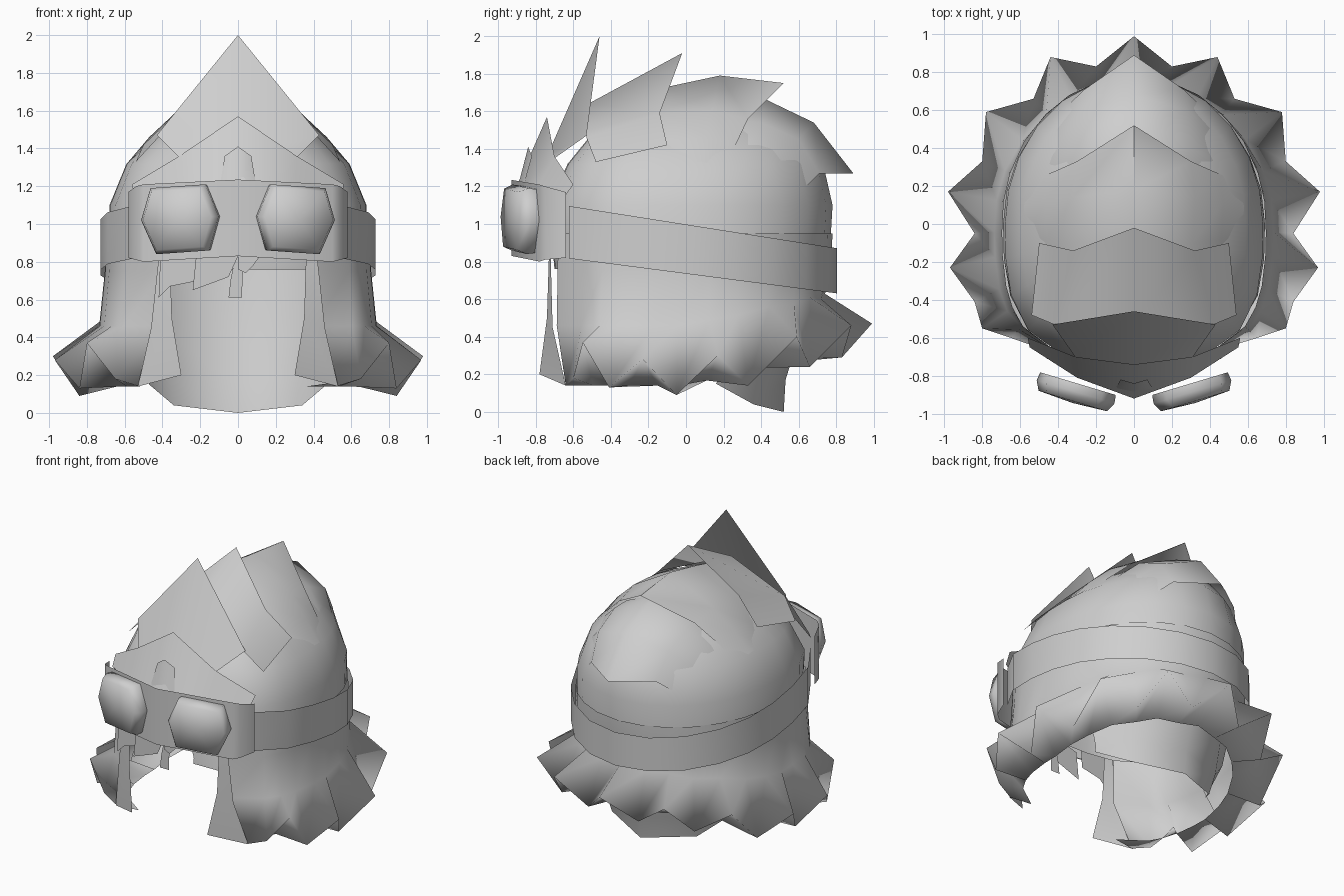
import bpy, bmesh, math
from mathutils import Vector

cube = bpy.data.objects.get("Cube")
if cube:
    bpy.data.objects.remove(cube, do_unlink=True)

grey = bpy.data.materials.new("plain_grey")
grey.use_nodes = True
colour = (0.62, 0.62, 0.62, 1)
grey.diffuse_color = colour
grey.node_tree.nodes["Principled BSDF"].inputs["Base Color"].default_value = colour


def sheet(name, rows, closed=False, angle=40, cap=None):
    """Skin a grid of points, row by row."""
    bm = bmesh.new()
    grid = [[bm.verts.new(point) for point in row] for row in rows]
    count = len(rows[0])
    for low, high in zip(grid, grid[1:]):
        for i in range(count if closed else count - 1):
            j = (i + 1) % count
            bm.faces.new((low[i], low[j], high[j], high[i]))
    if cap:
        centre = sum((vert.co for vert in grid[-1]), Vector()) / count
        tip = bm.verts.new(centre + Vector(cap))
        for i in range(count):
            bm.faces.new((grid[-1][i], grid[-1][(i + 1) % count], tip))
    bmesh.ops.recalc_face_normals(bm, faces=bm.faces)
    mesh = bpy.data.meshes.new(name)
    bm.to_mesh(mesh)
    bm.free()
    mesh.materials.append(grey)
    ob = bpy.data.objects.new(name, mesh)
    bpy.context.collection.objects.link(ob)
    bpy.ops.object.select_all(action="DESELECT")
    ob.select_set(True)
    bpy.context.view_layer.objects.active = ob
    bpy.ops.object.shade_smooth_by_angle(angle=math.radians(angle))


def both(row):
    """Mirror a row that starts on the centre line."""
    return [(-x, y, z) for x, y, z in reversed(row[1:])] + list(row)


def ring_point(dx, dy, width, front, back):
    """Point of an oval, squarer at the front, in a given direction."""
    power, depth = (3, front) if dy < 0 else (2, back)
    reach = (abs(dx / width) ** power + abs(dy / depth) ** power) ** (-1 / power)
    return dx * reach, dy * reach


# Rounded crown
crown_rings = [(.76, .69, .7, .76), (1.1, .68, .73, .78), (1.32, .59, .63, .73),
               (1.48, .42, .5, .62), (1.6, .24, .34, .42), (1.67, .1, .12, .25)]
directions = [(math.cos(math.tau * i / 24), math.sin(math.tau * i / 24)) for i in range(24)]
sheet("crown_hair", [[(*ring_point(dx, dy, width, front, back), z) for dx, dy in directions]
                     for z, width, front, back in crown_rings],
      closed=True, cap=(0, 0, .02))

# Pointed tufts over the forehead, each row from the centre line outwards
front_tufts = {
    "forehead_tuft_small": [[(0, -.9, 1.18), (.1, -.87, 1.18)],
                            [(0, -.84, 1.41), (.07, -.82, 1.36)]],
    "forehead_tuft_wide": [[(0, -.92, 1.16), (.3, -.81, 1.16), (.55, -.65, 1.14)],
                           [(0, -.74, 1.57), (.31, -.7, 1.36), (.56, -.6, 1.21)]],
    "front_crest": [[(0, -.74, 1.36), (.31, -.7, 1.35)],
                    [(0, -.46, 2), (.43, -.53, 1.47)]],
    "second_crest": [[(0, -.52, 1.64), (.42, -.53, 1.46), (.54, -.48, 1.33)],
                     [(0, -.02, 1.91), (.32, -.14, 1.59), (.5, -.1, 1.42)]],
}
for name, rows in front_tufts.items():
    sheet(name, [both(row) for row in rows], angle=60)

# Tufts draped over the crown: a ridge point and a shoulder point per row
draped_tufts = {
    "third_crest": [((-.3, 1.68), (.3, -.28, 1.56)), ((-.1, 1.73), (.31, -.1, 1.59)),
                    ((.18, 1.79), (.32, .14, 1.6)), ((.52, 1.75), (.3, .33, 1.56))],
    "rear_crest": [((.3, 1.68), (.28, .28, 1.55)), ((.43, 1.66), (.29, .4, 1.54)),
                   ((.68, 1.54), (.28, .6, 1.45)), ((.89, 1.27), (.26, .71, 1.27))],
}
for name, rows in draped_tufts.items():
    draped = []
    for ridge, (x, y, z) in rows:
        draped.append(both([(0, *ridge), (x, y, z), (x + .15, y * .8, z - .14),
                            (x + .26, y * .65, z - .27)]))
    sheet(name, draped, angle=60)

# Lower hair: hem of outward spikes and lower valleys, back centre to front
hem = [(0, .99, .47), (.2, .83, .29), (.44, .88, .46), (.53, .66, .24),
       (.78, .59, .4), (.8, .33, .14), (.98, .17, .3), (.84, -.05, .09),
       (.97, -.23, .28), (.84, -.41, .13), (.8, -.55, .37), (.65, -.6, .18),
       (.52, -.64, .14)]
hem_directions = [(x, y) for x, y, z in hem[:-1]] + [(.42, -.72)]


def hair_ring(z, rise, width, front, back):
    """Ring under the crown, open at the face, rising towards the back."""
    return both([(*ring_point(dx, dy, width, front, back), z + rise * max(dy, 0))
                 for dx, dy in hem_directions])


sheet("lower_hair", [hair_ring(.95, 0, .695, .73, .78), hair_ring(.75, 0, .705, .73, .77),
                     hair_ring(.46, .17, .735, .73, .74), both(hem),
                     hair_ring(.14, .16, .64, .66, .66)], angle=150)

# Nape hair hanging inside the back
sheet("nape_hair", [both(row) for row in (
    [(0, .66, .76), (.34, .56, .76), (.6, .3, .76)],
    [(0, .6, .4), (.34, .48, .4), (.57, .22, .4)],
    [(0, .53, .17), (.36, .4, .18), (.48, .18, .18)],
    [(0, .52, 0), (.34, .36, .04), (.47, .16, .15)])], angle=60)

# Locks framing the face
for side, sign in (("left", 1), ("right", -1)):
    sheet(side + "_face_lock", [[(sign * x, y, z) for x, y, z in row] for row in (
        [(.36, -.73, .82), (.42, -.72, .82)],
        [(.35, -.74, .5), (.46, -.71, .45)],
        [(.3, -.78, .2), (.53, -.64, .14)])], angle=50)

# Ragged fringe under the goggles: depth, then outline across and up
fringe = [
    (-.78, [(-.41, .85), (-.42, .61), (-.36, .67), (-.21, .7), (-.2, .85)]),
    (-.85, [(-.22, .85), (-.24, .65), (-.13, .69), (-.05, .72), (.01, .85)]),
    (-.82, [(-.01, .85), (-.04, .7), (-.05, .61), (.02, .61), (.03, .85)]),
    (-.84, [(0, .85), (0, .76), (.04, .74), (.08, .78), (.13, .85)]),
]
for number, (depth, points) in enumerate(fringe, 1):
    lock = [(x, depth, z) for x, z in points]
    root = Vector(lock[0]).lerp(Vector(lock[-1]), .5) + Vector((0, 0, .03))
    sheet(f"fringe_lock_{number}", [lock, [root] * len(lock)])

# Strap sloping down to the back
strap = [[], []]
for i in range(17):
    turn = math.radians(-48 + 276 * i / 16)
    x, y = ring_point(math.cos(turn), math.sin(turn), .73, .76, .805)
    along = (y + .65) / 1.46
    strap[0].append((x, y, .82 - .19 * along))
    strap[1].append((x, y, 1.1 - .23 * along))
sheet("goggle_strap", strap)

# Bent face plate of the goggles
sheet("goggle_plate", [
    both([(0, -.93, .83), (.5, -.78, .8), (.54, -.75, .81), (.58, -.64, .82)]),
    both([(0, -.93, 1.235), (.5, -.78, 1.21), (.54, -.75, 1.2), (.58, -.64, 1.17)])])

# Six-sided domed lenses, tilted to follow the plate
outline = [(.09, 1.04), (.16, 1.21), (.45, 1.19), (.5, 1.02), (.42, .84), (.14, .86)]
middle = Vector((.295, 1.025))
for side, sign in (("left", 1), ("right", -1)):
    rings = []
    for scale, out in ((.97, 0), (1, .045), (.88, .095)):
        ring = []
        for corner in outline:
            x, z = middle.lerp(Vector(corner), scale)
            ring.append((sign * (x + .29 * out), -.93 + .3 * x - .96 * out, z))
        rings.append(ring)
    sheet(side + "_lens", rings, closed=True, cap=(sign * .003, -.01, 0), angle=150)
